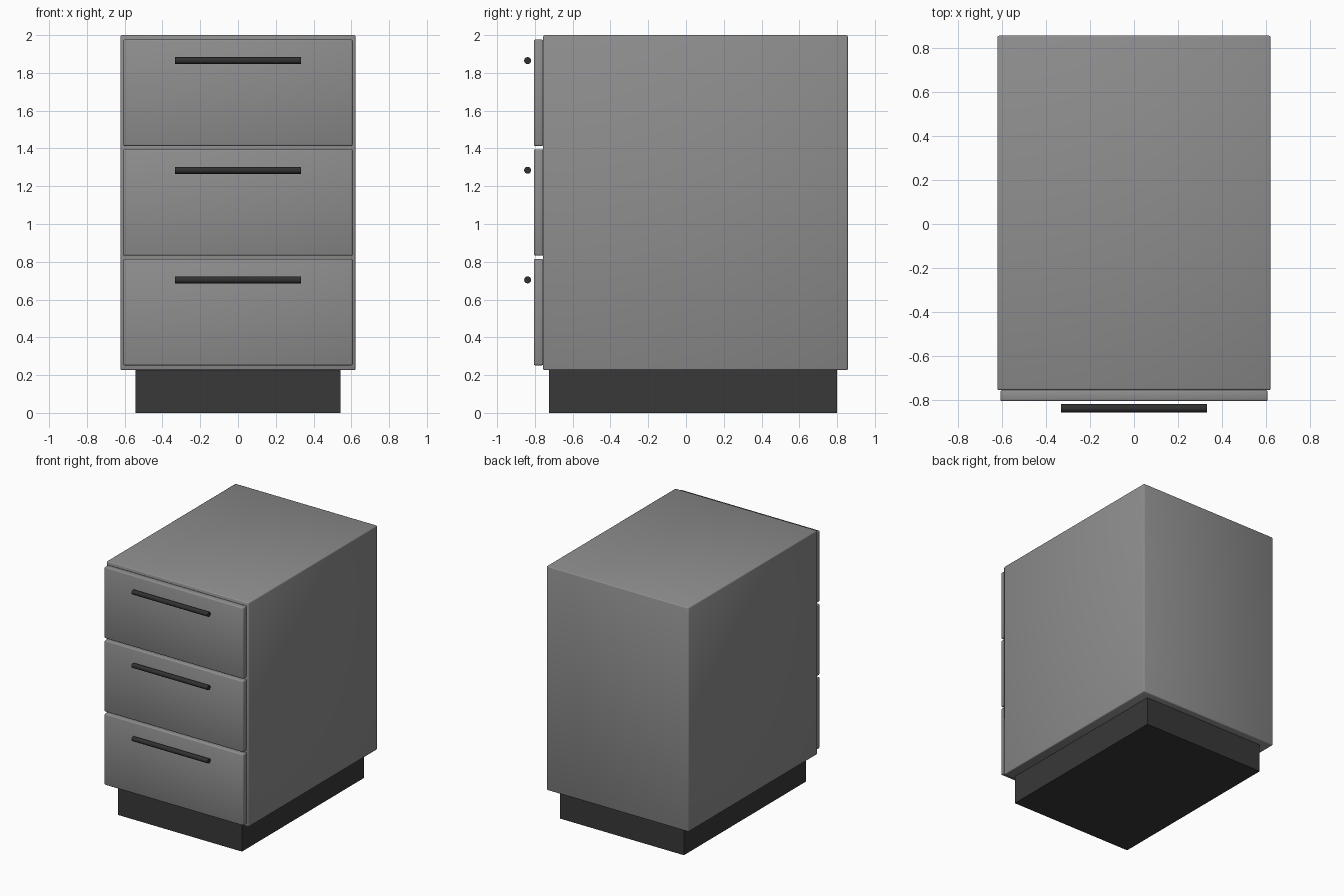
import bpy
import math

if "Cube" in bpy.data.objects:
    bpy.data.objects.remove(bpy.data.objects["Cube"])


def material(name, rgb):
    m = bpy.data.materials.new(name)
    m.diffuse_color = (*rgb, 1)
    m.use_nodes = True
    m.node_tree.nodes["Principled BSDF"].inputs["Base Color"].default_value = m.diffuse_color
    return m


GREY = material("grey paint", (0.27, 0.27, 0.275))
DARK = material("dark plinth", (0.04, 0.04, 0.04))
BLACK = material("black metal", (0.03, 0.03, 0.03))


def box(name, lo, hi, mat, bevel=0.0):
    """Box between two corners, with optional softened edges."""
    bpy.ops.mesh.primitive_cube_add(
        size=1, location=[(a + b) / 2 for a, b in zip(lo, hi)])
    ob = bpy.context.object
    ob.name = name
    ob.scale = [b - a for a, b in zip(lo, hi)]
    bpy.ops.object.transform_apply(location=False, rotation=False, scale=True)
    ob.data.materials.append(mat)
    if bevel:
        mod = ob.modifiers.new("soft edges", 'BEVEL')
        mod.width = bevel
        mod.segments = 2
        bpy.ops.object.shade_smooth()
    return ob


# Recessed plinth and cabinet body
box("plinth", (-0.542, -0.725, 0), (0.542, 0.8, 0.24), DARK)
box("cabinet_body", (-0.622, -0.756, 0.226), (0.622, 0.857, 2.0), GREY, 0.008)

# Three drawer fronts, each with a floating bar handle
for i in range(3):
    z = 0.252 + 0.5805 * i
    box(f"drawer_front_{i + 1}", (-0.608, -0.806, z), (0.608, -0.755, z + 0.563),
        GREY, 0.008)
    bpy.ops.mesh.primitive_cylinder_add(
        vertices=16, radius=0.0185, depth=0.666,
        location=(0, -0.8385, z + 0.452), rotation=(0, math.pi / 2, 0))
    handle = bpy.context.object
    handle.name = f"handle_{i + 1}"
    handle.data.materials.append(BLACK)
    bpy.ops.object.shade_smooth_by_angle(angle=math.radians(40))
